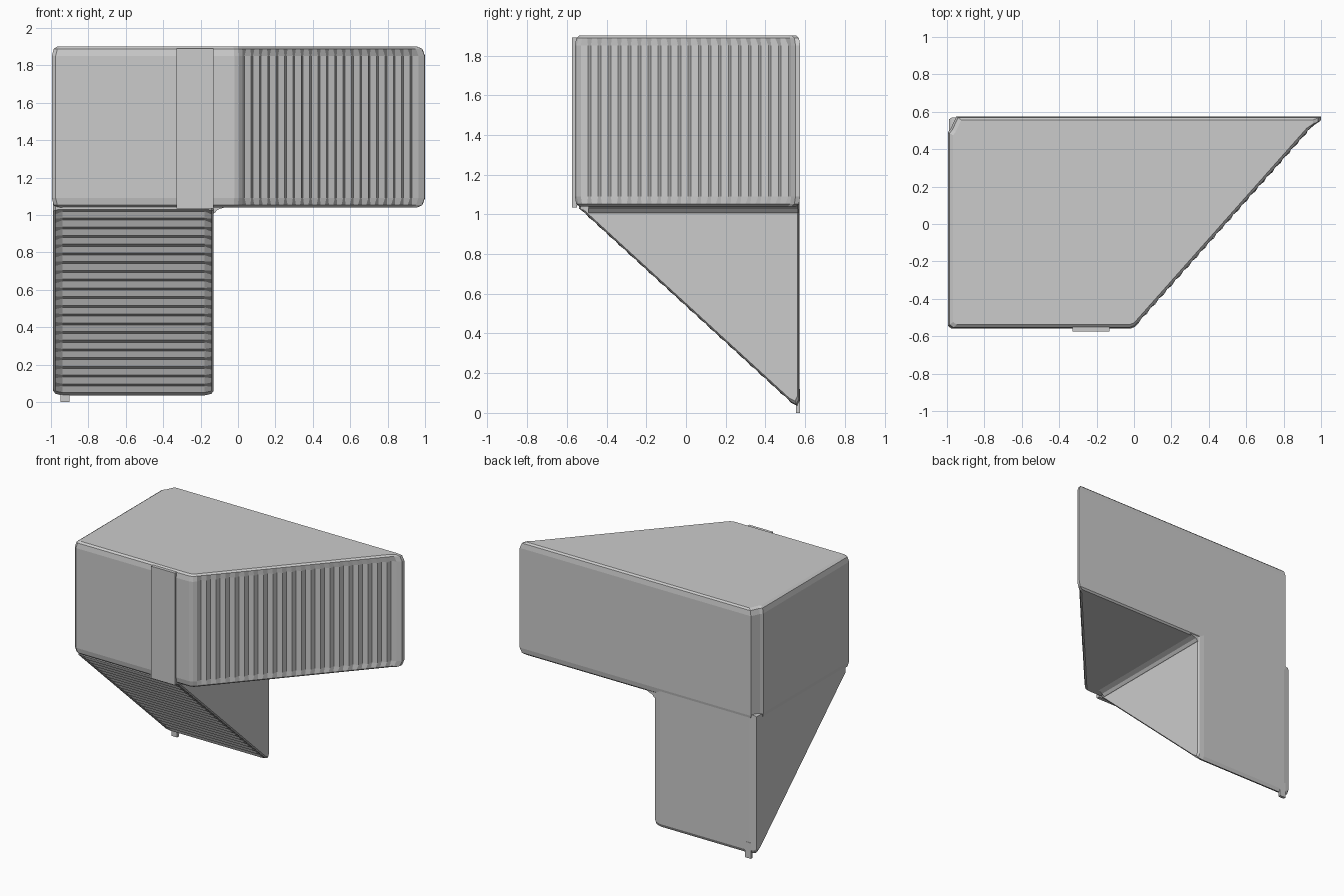
import bpy, bmesh
from mathutils import Vector

cube = bpy.data.objects.get("Cube")
if cube:
    bpy.data.objects.remove(cube, do_unlink=True)

grey = bpy.data.materials.new("plain_grey")
grey.use_nodes = True
grey.diffuse_color = (0.6, 0.6, 0.6, 1)
grey.node_tree.nodes["Principled BSDF"].inputs["Base Color"].default_value = (0.6, 0.6, 0.6, 1)


def ridged(start, end, teeth, depth):
    """Points along a slanted edge, alternating between the edge and a groove."""
    a, b = Vector(start), Vector(end)
    along = (b - a).normalized()
    inward = Vector((-along.y, along.x)) * depth
    count = teeth * 2
    return [a.lerp(b, i / count) + (inward if i % 2 else Vector((0, 0)))
            for i in range(count + 1)]


def prism(name, outline, centre, rings, place):
    """Skin rings of an outline; each ring is (position along axis, inset factor, ridge outline?)."""
    bm = bmesh.new()
    c = Vector(centre)
    loops = []
    for position, inset, points in rings:
        pts = [Vector(p).lerp(c, inset) for p in (points or outline)]
        loops.append([bm.verts.new(place(p, position)) for p in pts])
    n = len(outline)
    for low, high in zip(loops, loops[1:]):
        for i in range(n):
            j = (i + 1) % n
            bm.faces.new((low[i], low[j], high[j], high[i]))
    bm.faces.new(loops[0])
    bm.faces.new(loops[-1])
    bmesh.ops.recalc_face_normals(bm, faces=bm.faces)
    mesh = bpy.data.meshes.new(name)
    bm.to_mesh(mesh)
    bm.free()
    mesh.materials.append(grey)
    obj = bpy.data.objects.new(name, mesh)
    bpy.context.collection.objects.link(obj)
    return obj


def rounded_rings(low, high, smooth_outline):
    """Rounded ends where the ridges fade out."""
    return [(low, 0.035, smooth_outline), (low + 0.012, 0.012, smooth_outline),
            (low + 0.05, 0, None), (high - 0.05, 0, None),
            (high - 0.012, 0.012, smooth_outline), (high, 0.035, smooth_outline)]


def along_x(p, t):
    return (t, p[0], p[1])


def along_y(p, t):
    return (p[0], t, p[1])


def along_z(p, t):
    return (p[0], p[1], t)


def box(name, low, high):
    outline = [(low[0], low[1]), (high[0], low[1]), (high[0], high[1]), (low[0], high[1])]
    return prism(name, outline, (0, 0), [(low[2], 0, None), (high[2], 0, None)], along_z)


# Upper block: a slab whose left side is cut diagonally and ridged
def upper_outline(depth):
    slant = ridged((0.025, -0.53), (0.965, 0.53), 21, depth)
    return ([(-0.975, -0.56), (-0.02, -0.56), (0.005, -0.55)] + slant +
            [(0.998, 0.552), (1.0, 0.575), (-0.95, 0.575),
             (-0.98, 0.51), (-0.995, 0.49), (-0.995, -0.545)])


prism("upper_block", upper_outline(0.017), (-0.2, 0.05),
      rounded_rings(1.04, 1.9, upper_outline(0)), along_z)


# Lower wedge: a triangular prism with a ridged sloping underside
def lower_outline(depth):
    slope = ridged((-0.54, 1.03), (0.53, 0.05), 21, depth)
    return slope + [(0.56, 0.035), (0.572, 0.06), (0.572, 1.1), (-0.54, 1.1)]


prism("lower_wedge", lower_outline(0.017), (0.25, 0.75),
      rounded_rings(-0.988, -0.13, lower_outline(0)), along_x)

# Small fillet in the inner corner between the two blocks
prism("corner_fillet", [(-0.15, 1.0), (-0.125, 1.01), (-0.11, 1.027), (-0.06, 1.045), (-0.15, 1.07)],
      (0, 0), [(-0.49, 0, None), (0.565, 0, None)], along_y)

# Thin raised strip on the front and the small foot at the back corner
box("front_strip", (-0.33, -0.575, 1.035), (-0.13, -0.55, 1.89))
box("corner_foot", (-0.95, 0.553, 0.0), (-0.9, 0.574, 0.12))
